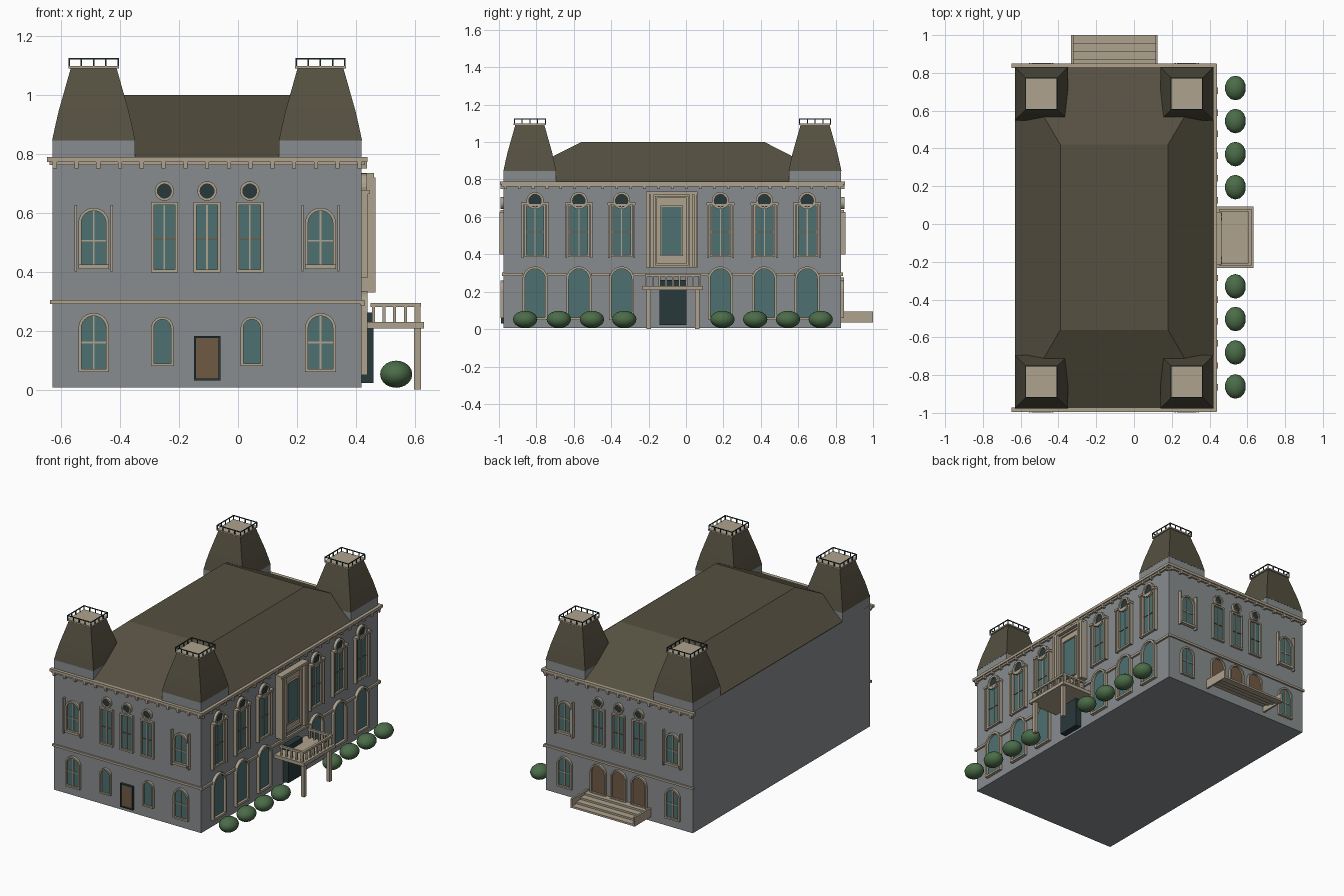
import bpy, bmesh, math
from mathutils import Vector, Matrix

cube = bpy.data.objects.get("Cube")
if cube:
    bpy.data.objects.remove(cube, do_unlink=True)

COLOURS = {
    "grey_stone": (0.25, 0.265, 0.275), "cream_trim": (0.42, 0.36, 0.27),
    "roof_slate": (0.09, 0.08, 0.052), "teal_glass": (0.075, 0.16, 0.16),
    "dark_iron": (0.022, 0.04, 0.042), "brown_wood": (0.16, 0.1, 0.06),
    "hedge_green": (0.07, 0.15, 0.065),
}
mats = {}
for name, rgb in COLOURS.items():
    m = bpy.data.materials.new(name)
    m.use_nodes = True
    m.diffuse_color = (*rgb, 1)
    bsdf = m.node_tree.nodes["Principled BSDF"]
    bsdf.inputs["Base Color"].default_value = (*rgb, 1)
    bsdf.inputs["Roughness"].default_value = 0.8
    mats[name] = m

# Building footprint
X0, X1, Y0, Y1, EAVE = -0.63, 0.42, -0.975, 0.83, 0.785
WALLS = {
    "front": lambda u, d, z: (u, Y0 - d, z),
    "back": lambda u, d, z: (u, Y1 + d, z),
    "right": lambda u, d, z: (X1 + d, u, z),
}
parts = {}


def mesh_for(name, colour):
    return parts.setdefault(name, (bmesh.new(), colour))[0]


def loft(name, colour, sections):
    """Stack of rectangles (x0, x1, y0, y1, z) skinned into a solid."""
    bm = mesh_for(name, colour)
    rings = [[bm.verts.new(p) for p in ((a, c, z), (b, c, z), (b, d, z), (a, d, z))]
             for a, b, c, d, z in sections]
    bm.faces.new(rings[0])
    bm.faces.new(rings[-1])
    for lo, hi in zip(rings, rings[1:]):
        for i in range(4):
            j = (i + 1) % 4
            bm.faces.new((lo[i], lo[j], hi[j], hi[i]))


def box(name, colour, x0, x1, y0, y1, z0, z1):
    loft(name, colour, [(x0, x1, y0, y1, z0), (x0, x1, y0, y1, z1)])


def rect(u, hw, z0, z1):
    return [(u - hw, z0), (u + hw, z0), (u + hw, z1), (u - hw, z1)]


def arch(u, hw, z0, z1, n=12):
    arc = [math.pi * i / n for i in range(n + 1)]
    return [(u - hw, z0), (u + hw, z0)] + [
        (u + hw * math.cos(a), z1 - hw + hw * math.sin(a)) for a in arc]


def disc(u, r, z, n=20):
    return [(u + r * math.cos(2 * math.pi * i / n), z + r * math.sin(2 * math.pi * i / n))
            for i in range(n)]


def plate(wall, part, colour, outline, depth, hole=None):
    """Outline extruded out of a wall, optionally with a matching hole."""
    bm = mesh_for(wall + "_" + part, colour)
    put = WALLS[wall]

    def ring(pts, d):
        return [bm.verts.new(put(u, d, z)) for u, z in pts]
    back, front = ring(outline, -0.004), ring(outline, depth)
    loops = [(back, front)]
    if hole:
        hole_back, hole_front = ring(hole, -0.004), ring(hole, depth)
        loops += [(front, hole_front), (hole_front, hole_back), (hole_back, back)]
    else:
        bm.faces.new(back)
        bm.faces.new(front)
    for a, b in loops:
        for i in range(len(a)):
            j = (i + 1) % len(a)
            bm.faces.new((a[i], a[j], b[j], b[i]))


def window(wall, shape, u, hw, z0, z1, rim, part="window", pane="teal_glass", depth=0.016):
    inner = shape(u, hw - rim, z0 + rim, z1 - rim)
    plate(wall, part + "_frame", "cream_trim", shape(u, hw, z0, z1), depth, inner)
    plate(wall, part + "_pane", pane, inner, 0.004)


def bars(wall, u, hw, z0, z1, cross_z, cross="cream_trim"):
    plate(wall, "glazing_bar", "cream_trim", rect(u, 0.003, z0, z1), 0.009)
    plate(wall, "cross_bar_" + cross.split("_")[0], cross,
          rect(u, hw, cross_z - 0.003, cross_z + 0.003), 0.008)


def oculus(wall, u, z, r):
    plate(wall, "oculus_ring", "cream_trim", disc(u, r, z), 0.018, disc(u, r * 0.72, z))
    plate(wall, "oculus_pane", "dark_iron", disc(u, r * 0.72, z), 0.008)


# Main block and hipped roof
box("main_walls", "grey_stone", X0, X1, Y0, Y1, 0.007, EAVE)
loft("main_roof", "roof_slate", [(X0, X1, Y0, Y1, EAVE), (X0, X1, Y0, Y1, EAVE + 0.005),
                                 (-0.39, 0.18, -0.56, 0.42, 1.0)])

# Corner towers with railed tops
for cx in (-0.49, 0.28):
    for cy in (-0.835, 0.69):
        def square(h, z):
            return (cx - h, cx + h, cy - h, cy + h, z)
        loft("tower_base", "grey_stone", [square(0.14, 0.77), square(0.14, 0.846)])
        loft("tower_roof", "roof_slate", [square(h, z) for h, z in (
            (0.141, 0.846), (0.131, 0.893), (0.119, 0.945), (0.078, 1.09))])
        loft("tower_cap", "cream_trim", [square(0.086, 1.09), square(0.086, 1.099)])
        for s in (-1, 1):
            e, t = s * 0.083, 0.0025
            box("tower_rail", "dark_iron", cx - 0.085, cx + 0.085, cy + e - t, cy + e + t, 1.121, 1.126)
            box("tower_rail", "dark_iron", cx + e - t, cx + e + t, cy - 0.085, cy + 0.085, 1.121, 1.126)
            for i in range(5):
                k = -0.083 + i * 0.0415
                for px, py in ((cx + k, cy + e), (cx + e, cy + k)):
                    box("tower_rail_post", "dark_iron", px - t, px + t, py - t, py + t, 1.099, 1.122)

# Cornice with dentils on the three dressed walls
for wall, a, b in (("front", X0, X1), ("back", X0, X1), ("right", Y0, Y1)):
    mid, half = (a + b) / 2, (b - a) / 2
    plate(wall, "cornice", "cream_trim", rect(mid, half + 0.018, 0.773, 0.79), 0.02)
    plate(wall, "cornice_bed", "cream_trim", rect(mid, half + 0.01, 0.762, 0.773), 0.012)
    count = round((b - a) / 0.075)
    for i in range(count + 1):
        plate(wall, "dentil", "cream_trim",
              rect(a + 0.008 + i * (b - a - 0.016) / count, 0.007, 0.75, 0.774), 0.018)

# Front and back windows share one layout
for wall in ("front", "back"):
    plate(wall, "string_course", "cream_trim", rect(-0.105, 0.534, 0.29, 0.304), 0.01)
    for u in (-0.49, 0.28):
        for z0, z1, cross in ((0.06, 0.26, 0.16), (0.415, 0.617, 0.505)):
            window(wall, arch, u, 0.052, z0, z1, 0.01)
            bars(wall, u, 0.042, z0 + 0.01, z1 - 0.01, cross)
        plate(wall, "window_sill", "cream_trim", rect(u, 0.052, 0.41, 0.424), 0.022)
        for s in (-1, 1):
            plate(wall, "window_pilaster", "cream_trim", rect(u + s * 0.061, 0.004, 0.4, 0.627), 0.022)
    for u in (-0.25, -0.105, 0.04):
        window(wall, rect, u, 0.046, 0.398, 0.636, 0.01)
        bars(wall, u, 0.036, 0.408, 0.626, 0.51, "brown_wood")
        oculus(wall, u, 0.674, 0.033)
for u in (-0.257, 0.047):
    window("front", arch, u, 0.038, 0.08, 0.247, 0.009)
plate("front", "door_frame", "dark_iron", rect(-0.105, 0.045, 0.03, 0.182), 0.014,
      rect(-0.105, 0.038, 0.037, 0.175))
plate("front", "door_panel", "brown_wood", rect(-0.105, 0.038, 0.037, 0.175), 0.008)

# Back doors and steps
for u in (-0.25, -0.105, 0.04):
    window("back", arch, u, 0.055, 0.08, 0.275, 0.009, "door", "brown_wood")
for i in range(4):
    top = 0.084 - i * 0.012
    box("back_step", "cream_trim", -0.325, 0.115, Y1 + i * 0.042, Y1 + 0.044 + i * 0.042, top - 0.012, top)
for x in (-0.333, 0.113):
    box("back_step_cheek", "cream_trim", x, x + 0.012, Y1, 1.0, 0.035, 0.093)

# Right side windows, string course broken by the arches
right_centres = (-0.807, -0.573, -0.344, 0.184, 0.419, 0.648)
for u in right_centres:
    window("right", arch, u, 0.067, 0.05, 0.335, 0.013, "ground_window", depth=0.02)
    window("right", rect, u, 0.057, 0.385, 0.668, 0.011, "upper_window")
    bars("right", u, 0.046, 0.396, 0.657, 0.52, "brown_wood")
    oculus("right", u, 0.687, 0.046)
    for s in (-1, 1):
        plate("right", "window_pilaster", "cream_trim", rect(u + s * 0.067, 0.005, 0.38, 0.664), 0.022)
        plate("right", "window_hood", "cream_trim", rect(u + s * 0.058, 0.017, 0.664, 0.678), 0.026)
edges = [Y0 - 0.01] + [u + s * 0.064 for u in right_centres for s in (-1, 1)] + [Y1 + 0.01]
for a, b in zip(edges[::2], edges[1::2]):
    plate("right", "string_course", "cream_trim", rect((a + b) / 2, (b - a) / 2, 0.285, 0.3), 0.012)

# Central bay above the porch
BAY = -0.077
plate("right", "bay_panel", "cream_trim", rect(BAY, 0.138, 0.33, 0.733), 0.02)
plate("right", "bay_cap", "cream_trim", rect(BAY, 0.138, 0.72, 0.735), 0.042)
plate("right", "bay_inner_frame", "cream_trim", rect(BAY, 0.09, 0.34, 0.712), 0.03,
      rect(BAY, 0.078, 0.352, 0.7))
for s in (-1, 1):
    for off in (0.128, 0.104):
        plate("right", "bay_pilaster", "cream_trim", rect(BAY + s * off, 0.009, 0.33, 0.72), 0.046)
plate("right", "bay_window_frame", "cream_trim", rect(BAY, 0.06, 0.39, 0.66), 0.03,
      rect(BAY, 0.053, 0.397, 0.653))
plate("right", "bay_window_pane", "teal_glass", rect(BAY, 0.053, 0.397, 0.653), 0.024)

# Porch with dark entrance, posts and balustrade
PORCH = -0.07
plate("right", "entrance_door", "dark_iron", rect(PORCH, 0.073, 0.022, 0.262), 0.04)
box("porch_deck", "cream_trim", X1, 0.632, PORCH - 0.162, PORCH + 0.162, 0.208, 0.23)
box("porch_rail", "cream_trim", 0.607, 0.622, PORCH - 0.15, PORCH + 0.15, 0.281, 0.294)
for i in range(9):
    y = PORCH - 0.144 + i * 0.036
    box("porch_baluster", "cream_trim", 0.61, 0.619, y - 0.005, y + 0.005, 0.23, 0.282)
for s in (-1, 1):
    y = PORCH + s * 0.143
    box("porch_rail", "cream_trim", 0.45, 0.622, y - 0.007, y + 0.007, 0.281, 0.294)
    for i in range(5):
        x = 0.46 + i * 0.036
        box("porch_baluster", "cream_trim", x - 0.005, x + 0.005, y - 0.005, y + 0.005, 0.23, 0.282)
    post = PORCH + s * 0.13
    box("porch_post", "cream_trim", 0.597, 0.621, post - 0.012, post + 0.012, 0, 0.21)

# Hedge bushes
bm = mesh_for("bushes", "hedge_green")
for y in (-0.86, -0.68, -0.503, -0.33, 0.195, 0.37, 0.545, 0.72):
    place = Matrix.Translation((0.537, y, 0.052)) @ Matrix.Diagonal((0.056, 0.065, 0.046, 1))
    bmesh.ops.create_uvsphere(bm, u_segments=14, v_segments=10, radius=1, matrix=place)

# Turn every part into an object
for name, (bm, colour) in parts.items():
    bmesh.ops.recalc_face_normals(bm, faces=bm.faces)
    me = bpy.data.meshes.new(name)
    bm.to_mesh(me)
    bm.free()
    me.materials.append(mats[colour])
    ob = bpy.data.objects.new(name, me)
    bpy.context.collection.objects.link(ob)
    if name in ("bushes", "tower_roof"):
        bpy.ops.object.select_all(action="DESELECT")
        ob.select_set(True)
        bpy.context.view_layer.objects.active = ob
        bpy.ops.object.shade_smooth_by_angle(angle=math.radians(40))
